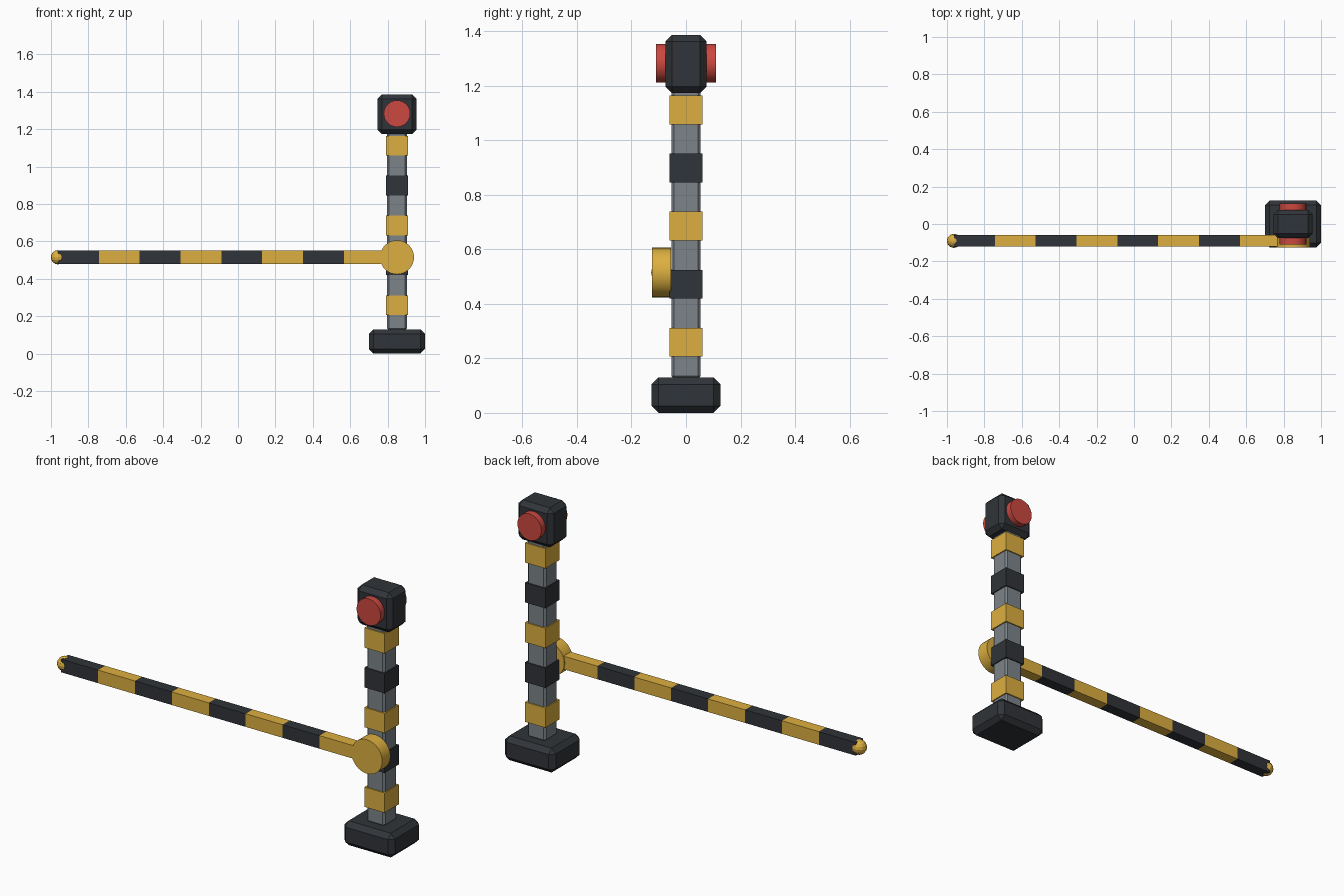
import bpy
from math import pi

if "Cube" in bpy.data.objects:
    bpy.data.objects.remove(bpy.data.objects["Cube"])


def material(name, rgb):
    m = bpy.data.materials.new(name)
    m.diffuse_color = (*rgb, 1)
    m.use_nodes = True
    m.node_tree.nodes["Principled BSDF"].inputs["Base Color"].default_value = m.diffuse_color
    return m


YELLOW = material("yellow", (0.72, 0.43, 0.05))
DARK = material("dark", (0.03, 0.034, 0.04))
RED = material("red", (0.6, 0.065, 0.05))
STEEL = material("steel", (0.2, 0.23, 0.25))
POST_X = 0.85


def finish(name, mat):
    ob = bpy.context.object
    ob.name = ob.data.name = name
    ob.data.materials.append(mat)
    return ob


def box(name, mat, loc, size, chamfer=0):
    bpy.ops.mesh.primitive_cube_add(size=1, location=loc)
    ob = finish(name, mat)
    ob.scale = size
    bpy.ops.object.transform_apply(location=False, rotation=False, scale=True)
    if chamfer:
        mod = ob.modifiers.new("chamfer", "BEVEL")
        mod.width = chamfer
        mod.segments = 1
    return ob


def disc(name, mat, y0, y1, z, radius):
    bpy.ops.mesh.primitive_cylinder_add(
        vertices=32, radius=radius, depth=abs(y1 - y0),
        location=(POST_X, (y0 + y1) / 2, z), rotation=(pi / 2, 0, 0))
    ob = finish(name, mat)
    bpy.ops.object.shade_smooth_by_angle()
    return ob


# Foot and upright post
box("base", DARK, (POST_X, 0, 0.065), (0.3, 0.252, 0.13), 0.025)
box("post", STEEL, (POST_X, 0, 0.655), (0.108, 0.108, 1.06), 0.01)

# Warning bands round the post
for i in range(5):
    box(f"post_band_{i + 1}", DARK if i % 2 else YELLOW,
        (POST_X, 0, 0.259 + i * 0.213), (0.12, 0.12, 0.106))

# Signal head with a lamp on each side
box("signal_head", DARK, (POST_X, 0, 1.28), (0.21, 0.152, 0.212), 0.024)
for side, s in (("front", -1), ("back", 1)):
    disc(f"{side}_lamp", RED, s * 0.05, s * 0.11, 1.283, 0.071)

# Pivot hub
disc("pivot_hub", YELLOW, -0.125, -0.055, 0.515, 0.091)

# Striped barrier arm
START, SEG = -0.963, 0.2185
for i in range(8):
    box(f"arm_stripe_{i + 1}", YELLOW if i % 2 else DARK,
        (START + (i + 0.5) * SEG, -0.09, 0.515), (SEG, 0.06, 0.07))

# Ball at the arm tip
bpy.ops.mesh.primitive_uv_sphere_add(
    segments=12, ring_count=8, radius=0.038, location=(START, -0.09, 0.515))
finish("arm_tip", YELLOW)
